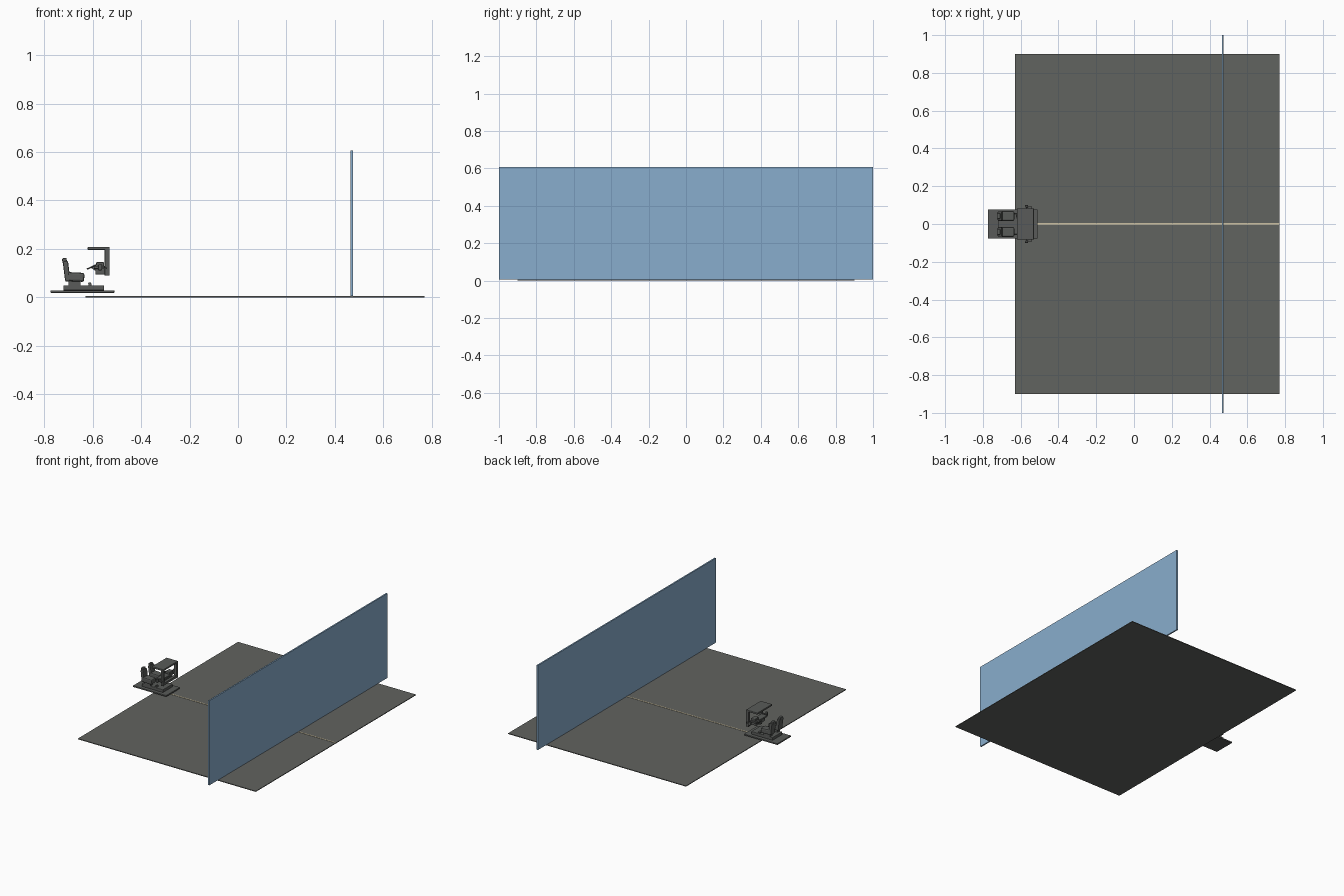
import bpy
import math

if "Cube" in bpy.data.objects:
    bpy.data.objects.remove(bpy.data.objects["Cube"])


def material(name, rgb):
    m = bpy.data.materials.new(name)
    m.diffuse_color = (*rgb, 1.0)
    m.use_nodes = True
    m.node_tree.nodes["Principled BSDF"].inputs["Base Color"].default_value = m.diffuse_color
    return m


GROUND = material("ground grey", (0.12, 0.125, 0.115))
SCREEN = material("screen blue", (0.25, 0.42, 0.61))
LINE = material("line beige", (0.60, 0.53, 0.36))
CAB = material("cab grey", (0.10, 0.105, 0.10))


def box(name, x, y, z, mat, bevel=0.0, tilt=0.0):
    """Box from min/max ranges, with optional rounded edges and tilt about y."""
    bpy.ops.mesh.primitive_cube_add(size=1, location=[sum(r) / 2 for r in (x, y, z)])
    ob = bpy.context.object
    ob.name = name
    ob.scale = [r[1] - r[0] for r in (x, y, z)]
    bpy.ops.object.transform_apply(location=False, rotation=False, scale=True)
    ob.rotation_euler.y = math.radians(tilt)
    ob.data.materials.append(mat)
    if bevel:
        mod = ob.modifiers.new("rounded", 'BEVEL')
        mod.width = bevel
        mod.segments = 2
    return ob


def rod(name, loc, radius, depth, mat, rot=(0, 0, 0)):
    bpy.ops.mesh.primitive_cylinder_add(vertices=20, radius=radius, depth=depth,
                                        location=loc, rotation=rot)
    ob = bpy.context.object
    ob.name = name
    ob.data.materials.append(mat)
    bpy.ops.object.shade_smooth_by_angle()
    return ob


# Ground, guide line and projection screen
box("ground", (-0.63, 0.77), (-0.9, 0.9), (0, 0.005), GROUND)
box("centre_line", (-0.63, 0.77), (-0.004, 0.004), (0.005, 0.007), LINE)
box("screen", (0.465, 0.475), (-1, 1), (0.006, 0.607), SCREEN)

# Platform and raised floor
box("platform", (-0.773, -0.51), (-0.077, 0.077), (0.019, 0.029), CAB, 0.002)
box("raised_floor", (-0.72, -0.552), (-0.055, 0.055), (0.029, 0.05), CAB, 0.003)

# Seats and pedals, one pair per side
for side, s in (("right", -1), ("left", 1)):
    c = 0.042 * s

    def span(half):
        return (c - half, c + half)

    box("seat_mount_" + side, (-0.70, -0.65), span(0.014), (0.048, 0.068), CAB)
    box("seat_cushion_" + side, (-0.705, -0.634), span(0.026), (0.066, 0.103), CAB, 0.008, 3)
    box("seat_back_" + side, (-0.718, -0.696), span(0.025), (0.066, 0.15), CAB, 0.006, -7)
    box("headrest_" + side, (-0.725, -0.706), span(0.015), (0.14, 0.163), CAB, 0.005, -7)
    box("pedal_" + side, (-0.617, -0.605), span(0.012), (0.048, 0.062), CAB, 0.002, -15)

    # Front frame post and side mirror
    p = sorted((0.065 * s, 0.083 * s))
    box("front_post_" + side, (-0.55, -0.53), p, (0.09, 0.208), CAB, 0.002)
    m = sorted((0.08 * s, 0.092 * s))
    box("mirror_arm_" + side, (-0.572, -0.54), m, (0.118, 0.124), CAB)
    box("mirror_" + side, (-0.577, -0.561), sorted((0.088 * s, 0.1 * s)),
        (0.112, 0.136), CAB, 0.003)

# Canopy and lower frame rail
box("canopy", (-0.62, -0.53), (-0.083, 0.083), (0.196, 0.209), CAB, 0.003)
box("front_rail", (-0.55, -0.53), (-0.083, 0.083), (0.092, 0.11), CAB, 0.002)

# Dashboard with instrument hood and lower console
box("dashboard", (-0.595, -0.548), (-0.066, 0.066), (0.118, 0.13), CAB, 0.003)
box("instrument_hood", (-0.585, -0.552), (0.018, 0.062), (0.129, 0.146), CAB, 0.004)
box("lower_console", (-0.588, -0.548), (-0.05, 0.05), (0.094, 0.119), CAB, 0.004)

# Steering wheel with hub and column
tilt = math.radians(-25)
bpy.ops.mesh.primitive_torus_add(major_radius=0.02, minor_radius=0.003, major_segments=28,
                                 minor_segments=8, location=(-0.603, 0.042, 0.126),
                                 rotation=(0, tilt, 0))
wheel = bpy.context.object
wheel.name = "steering_wheel"
wheel.data.materials.append(CAB)
bpy.ops.object.shade_smooth_by_angle()
rod("wheel_hub", (-0.603, 0.042, 0.126), 0.007, 0.006, CAB, (0, tilt, 0))
box("wheel_spoke", (-0.605, -0.601), (0.023, 0.061), (0.125, 0.128), CAB, 0, -25)
rod("steering_column", (-0.593, 0.042, 0.118), 0.004, 0.03, CAB, (0, math.radians(-55), 0))
